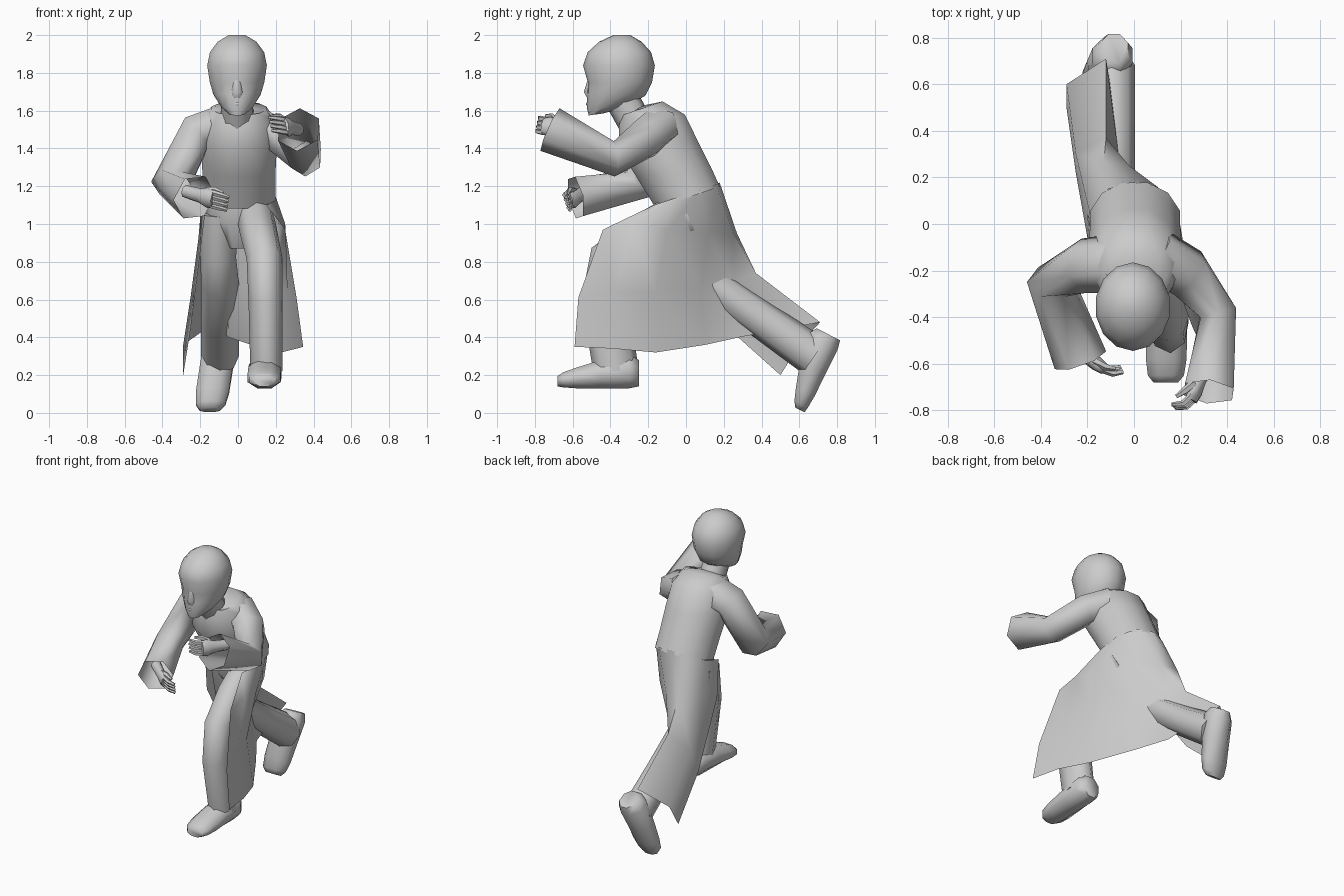
import bpy, bmesh, math
from mathutils import Vector as V

X, Y, Z = V((1, 0, 0)), V((0, 1, 0)), V((0, 0, 1))


def finish(name, bm, angle=40):
    bmesh.ops.recalc_face_normals(bm, faces=bm.faces)
    me = bpy.data.meshes.new(name)
    bm.to_mesh(me)
    bm.free()
    me.shade_smooth()
    me.set_sharp_from_angle(angle=math.radians(angle))
    ob = bpy.data.objects.new(name, me)
    bpy.context.collection.objects.link(ob)
    return ob


def loft(name, rings, n=8, caps=(True, True), turn=0.0, angle=65):
    """Skin rings given as (centre, half axis U, half axis W)."""
    bm = bmesh.new()
    rows = []
    for c, u, w in rings:
        rows.append([bm.verts.new(c + u * math.cos(a) + w * math.sin(a))
                     for a in (turn + 2 * math.pi * i / n for i in range(n))])
    for r, s in zip(rows, rows[1:]):
        for i in range(n):
            j = (i + 1) % n
            bm.faces.new((r[i], r[j], s[j], s[i]))
    if caps[0]:
        bm.faces.new(rows[0])
    if caps[1]:
        bm.faces.new(rows[-1])
    return finish(name, bm, angle)


def limb(name, path, ref=X, n=8, caps=(True, True), turn=0.0, angle=65):
    """Tube through (x, y, z, half width, half depth) stations, carried without twist."""
    pts = [V(p[:3]) for p in path]
    rings = []
    for i, p in enumerate(path):
        t = V((0, 0, 0))
        if i:
            t += (pts[i] - pts[i - 1]).normalized()
        if i < len(pts) - 1:
            t += (pts[i + 1] - pts[i]).normalized()
        t.normalize()
        ref = (ref - t * ref.dot(t)).normalized()
        rings.append((pts[i], ref * p[3], t.cross(ref) * p[4]))
    return loft(name, rings, n, caps, turn, angle)


def stack(name, rows, cx, n, caps, angle=65):
    """Loft from (z front, z back, y front, y back, half width) slices."""
    rings = []
    for zf, zb, yf, yb, hx in rows:
        rings.append((V((cx, (yf + yb) / 2, (zf + zb) / 2)), X * hx,
                      V((0, (yb - yf) / 2, (zb - zf) / 2))))
    return loft(name, rings, n, caps, math.pi / n, angle)


# head, neck and face
stack("head", [(1.575, 1.585, -.515, -.44, .04), (1.615, 1.62, -.525, -.31, .085),
               (1.69, 1.68, -.525, -.215, .128), (1.75, 1.75, -.52, -.18, .148),
               (1.84, 1.84, -.545, -.165, .162), (1.91, 1.91, -.52, -.185, .147),
               (1.965, 1.965, -.46, -.235, .105), (2.0, 2.0, -.385, -.295, .045)],
      -.005, 14, (True, True), 50)
limb("neck", [(-.005, -.35, 1.68, .085, .09), (-.005, -.25, 1.5, .085, .09)])
limb("nose", [(-.005, -.505, 1.78, .015, .012), (-.005, -.522, 1.70, .028, .022),
              (-.005, -.51, 1.67, .026, .015)], n=6)
limb("lips", [(-.035, -.5, 1.635, .006, .01), (-.005, -.518, 1.635, .012, .012),
              (.025, -.5, 1.635, .006, .01)], ref=Z, n=6)

# upper coat, leaning forward, with the collar rim turned in at the neck
stack("coat_body", [(1.56, 1.63, -.34, -.22, .08), (1.575, 1.65, -.345, -.12, .15),
                    (1.52, 1.58, -.36, .0, .195), (1.40, 1.44, -.365, .07, .208),
                    (1.25, 1.30, -.27, .14, .2), (1.08, 1.20, -.165, .185, .2)],
      .005, 12, (False, False))

# coat tails: rows from waist to hem, each from the left front edge round the back
rows = [
    [(.15, -.17, 1.10), (.205, -.08, 1.13), (.185, .07, 1.18), (.10, .16, 1.21),
     (-.01, .178, 1.22), (-.11, .15, 1.20), (-.19, .05, 1.15), (-.17, -.12, 1.09)],
    [(.25, -.44, .97), (.25, -.28, 1.0), (.215, -.10, .97), (.12, .12, .95),
     (-.02, .25, .95), (-.13, .27, .95), (-.21, .13, .92), (-.20, -.06, .85)],
    [(.31, -.57, .61), (.26, -.38, .64), (.18, -.16, .64), (.035, .08, .66),
     (-.06, .25, .69), (-.12, .37, .74), (-.25, .30, .62), (-.25, .22, .45)],
    [(.345, -.59, .35), (.31, -.38, .34), (.23, -.16, .32), (.07, .10, .36),
     (-.05, .28, .40), (-.12, .71, .48), (-.29, .60, .36), (-.29, .50, .20)]]
bm = bmesh.new()
grid = [[bm.verts.new(p) for p in r] for r in rows]
for r, s in zip(grid, grid[1:]):
    for i in range(len(r) - 1):
        bm.faces.new((r[i], r[i + 1], s[i + 1], s[i]))
finish("coat_tails", bm, 75)

# trousers
limb("hips", [(0, .0, 1.14, .17, .13), (0, .01, 1.02, .175, .13), (0, .03, .88, .08, .07)], n=10)
limb("front_trouser_leg", [(.09, 0, 1.05, .10, .13), (.11, -.22, .95, .10, .11),
                           (.14, -.41, .82, .095, .105), (.145, -.43, .60, .09, .125),
                           (.15, -.37, .22, .085, .12)])
limb("back_trouser_leg", [(-.10, .02, 1.06, .10, .12), (-.105, .07, .82, .095, .11),
                          (-.095, .14, .68, .10, .10), (-.095, .42, .48, .10, .10),
                          (-.095, .68, .30, .10, .11)])


# shoes: one shape placed by heel, forward and up directions
def shoe(name, heel, fwd, up):
    heel, fwd, up = V(heel), V(fwd).normalized(), V(up).normalized()
    rings = []
    for s, hx, z0, z1 in [(0, .06, .01, .15), (.05, .088, 0, .18), (.20, .09, 0, .15),
                          (.33, .09, 0, .11), (.40, .08, .005, .085), (.43, .055, .01, .065)]:
        rings.append((heel + fwd * s + up * (z0 + z1) / 2, X * hx * 1.05,
                      up * (z1 - z0) * .54))
    loft(name, rings, 8, turn=math.pi / 8)


shoe("front_shoe", (.145, -.25, .13), (-.02, -1, 0), (0, 0, 1))
shoe("back_shoe", (-.085, .825, .38), (-.15, -.44, -.89), (0, -.89, .45))

# sleeves with wide open cuffs
limb("right_sleeve", [(-.09, -.17, 1.52, .11, .13), (-.22, -.18, 1.48, .11, .12),
                      (-.355, -.25, 1.215, .105, .105), (-.23, -.585, 1.14, .115, .125)],
     ref=V((-.3, .2, 1)), n=6, caps=(True, False), turn=math.pi / 6, angle=75)
limb("left_sleeve", [(.09, -.13, 1.52, .11, .12), (.23, -.21, 1.46, .105, .115),
                     (.36, -.38, 1.345, .095, .09), (.32, -.72, 1.50, .125, .12)],
     ref=V((0, .3, 1)), n=6, caps=(True, False), turn=math.pi / 6, angle=75)


# hands: palm, four fingers and thumb along a direction
def hand(side, wrist, fwd, across, curl):
    wrist, fwd, across, curl = V(wrist), V(fwd).normalized(), V(across).normalized(), V(curl)

    def at(f, a, c, r, q=None):
        return (*(wrist + fwd * f + across * a + curl * c), r, q or r)

    limb(side + "_palm", [at(-.10, 0, 0, .035), at(0, 0, 0, .04, .03), at(.05, 0, 0, .055, .032),
                          at(.09, 0, 0, .045, .025)], ref=across)
    for i in range(4):
        a = -.036 + .024 * i
        limb(f"{side}_finger_{i + 1}", [at(.08, a, 0, .015), at(.115, a, .02, .014),
                                        at(.125, a, .07, .009)], ref=across, n=5)
    limb(side + "_thumb", [at(.02, .035, .01, .018), at(.06, .055, .03, .016),
                           at(.09, .05, .06, .009)], ref=across, n=5)


hand("right", (-.20, -.57, 1.15), (.75, -.55, -.22), (.15, -.3, .9), (.7, .25, -.2))
hand("left", (.28, -.675, 1.51), (-.35, -.85, .10), (-.2, .2, .9), (-.9, .1, .1))
